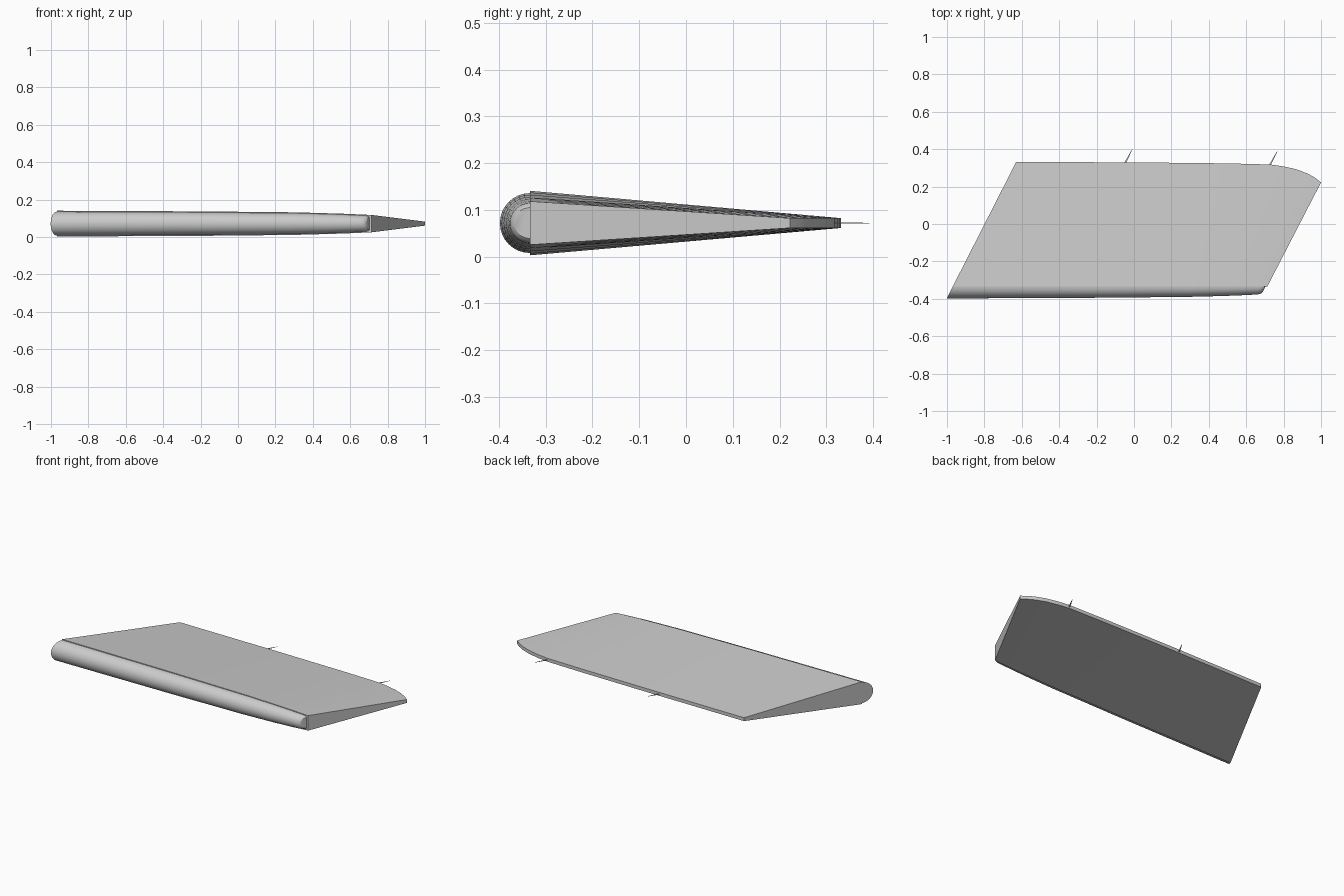
import bpy, bmesh, math

if "Cube" in bpy.data.objects:
    bpy.data.objects.remove(bpy.data.objects["Cube"])

ZC = 0.072      # mid-plane height
YS = -0.334     # spar line joining nose and panel
SWEEP = 0.51    # x shift per unit y


def half_thickness(x):
    """Half thickness of the panel along the spar line."""
    keys = [(-0.969, .069), (-0.2, .0655), (0.3, .0605), (0.55, .0535), (0.713, .0465)]
    for (x0, h0), (x1, h1) in zip(keys, keys[1:]):
        if x <= x1:
            return h0 + (h1 - h0) * (x - x0) / (x1 - x0)
    return keys[-1][1]


def loft(name, rings, smooth=True):
    """Skin a list of closed rings and cap both ends."""
    bm = bmesh.new()
    rows = [[bm.verts.new(p) for p in r] for r in rings]
    n = len(rows[0])
    for a, b in zip(rows, rows[1:]):
        for i in range(n):
            j = (i + 1) % n
            bm.faces.new((a[i], a[j], b[j], b[i]))
    bm.faces.new(rows[0])
    bm.faces.new(rows[-1])
    bmesh.ops.recalc_face_normals(bm, faces=bm.faces)
    me = bpy.data.meshes.new(name)
    bm.to_mesh(me)
    bm.free()
    ob = bpy.data.objects.new(name, me)
    bpy.context.collection.objects.link(ob)
    if smooth:
        bpy.ops.object.select_all(action='DESELECT')
        ob.select_set(True)
        bpy.context.view_layer.objects.active = ob
        bpy.ops.object.shade_smooth_by_angle(angle=math.radians(30))
    return ob


# Main panel: (spar x, trailing x, trailing y), rounded towards the tip
stations = [(-0.969, -0.63, .332), (-0.2, 0.05, .329), (0.3, 0.5, .324),
            (0.5, 0.73, .318), (0.55, 0.80, .308), (0.60, 0.87, .292),
            (0.65, 0.93, .269), (0.69, 0.97, .246), (0.713, 1.0, .222)]
T = 0.0105
rings = []
for xs, xt, yt in stations:
    h = half_thickness(xs)
    rings.append([(xs, YS, ZC - h), (xt, yt, ZC - T), (xt, yt, ZC + T), (xs, YS, ZC + h)])
loft("wing_panel", rings)

# Rounded leading edge, slightly thinner than the panel, with a softened tip
rings = []
for x, r in [(-0.969, .064), (-0.2, .0605), (0.3, .056), (0.5, .051), (0.6, .047),
             (0.67, .0435), (0.685, .0425), (0.697, .039), (0.703, .033)]:
    ring = []
    for i in range(17):
        a = math.pi * i / 16
        y = YS - r * math.sin(a)
        ring.append((x + SWEEP * (y - YS), y, ZC + r * math.cos(a)))
    rings.append(ring)
loft("leading_edge", rings)

# Thin tapered wicks on the trailing edge
for i, (x, y) in enumerate([(-0.05, .322), (0.726, .314)]):
    rings = []
    for t, w in [(0, .005), (0.6, .003), (1, .001)]:
        cx, cy, h = x + .04 * t, y + .075 * t, w * .3
        rings.append([(cx - w, cy, ZC - h), (cx + w, cy, ZC - h),
                      (cx + w, cy, ZC + h), (cx - w, cy, ZC + h)])
    loft(f"static_wick_{i + 1}", rings, smooth=False)
